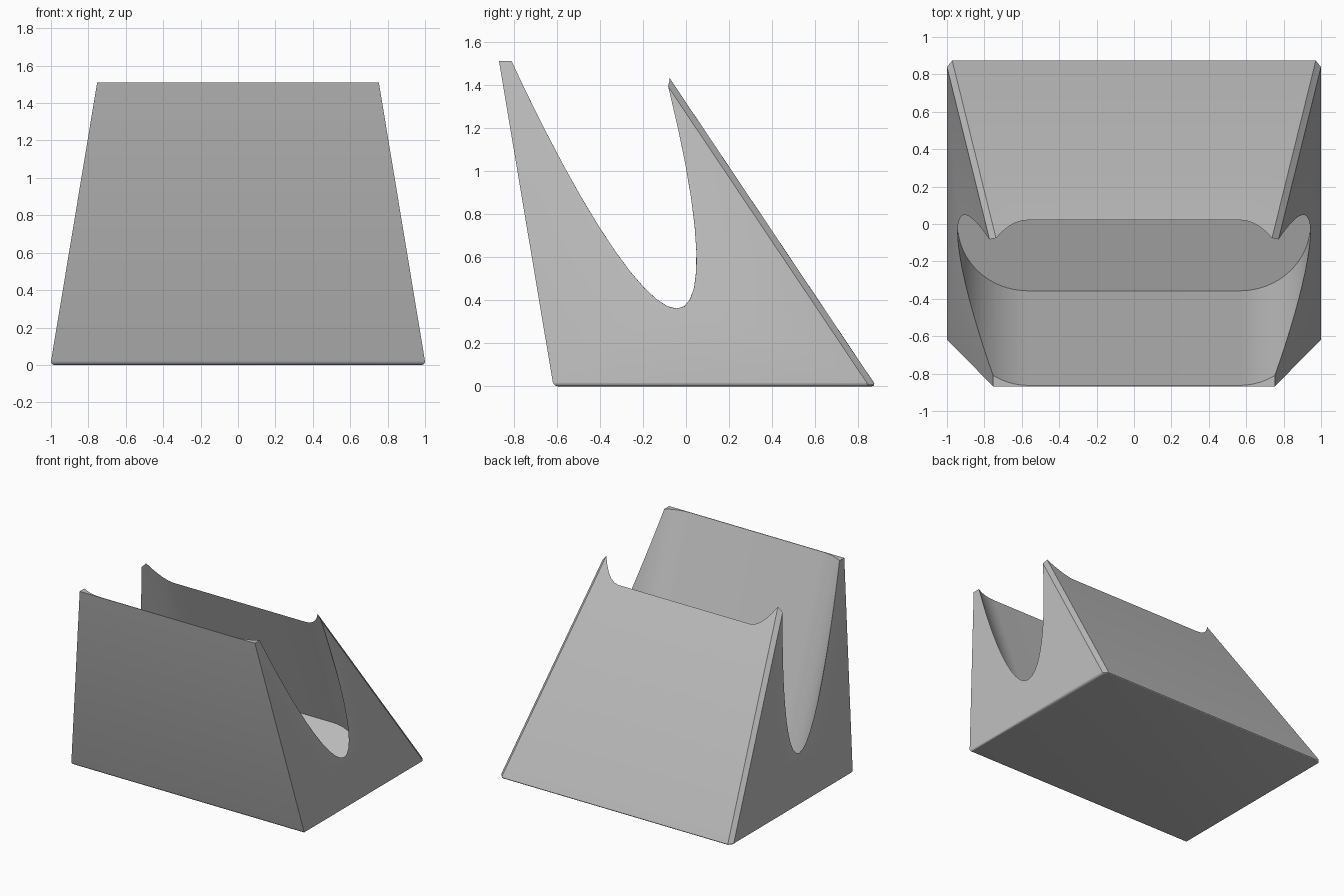
import bpy, bmesh, math
from mathutils import Vector

if "Cube" in bpy.data.objects:
    bpy.data.objects.remove(bpy.data.objects["Cube"])

grey = bpy.data.materials.new("plain grey")
grey.diffuse_color = (0.52, 0.52, 0.52, 1)
grey.use_nodes = True
grey.node_tree.nodes["Principled BSDF"].inputs["Base Color"].default_value = grey.diffuse_color


def make_object(name, bm):
    bmesh.ops.recalc_face_normals(bm, faces=bm.faces[:])
    mesh = bpy.data.meshes.new(name)
    bm.to_mesh(mesh)
    bm.free()
    obj = bpy.data.objects.new(name, mesh)
    bpy.context.collection.objects.link(obj)
    mesh.materials.append(grey)
    return obj


# Body: leaning, tapered block with a sloping back
TOP = 1.51
bm = bmesh.new()
side_profile = [(-0.615, 0, 1.003), (0.883, 0, 1.003), (-0.129, TOP, 0.753), (-0.868, TOP, 0.753)]
left = [bm.verts.new((-w, y, z)) for y, z, w in side_profile]
right = [bm.verts.new((w, y, z)) for y, z, w in side_profile]
bm.faces.new(left)
bm.faces.new(right[::-1])
for i in range(4):
    j = (i + 1) % 4
    bm.faces.new((left[i], left[j], right[j], right[i]))
bmesh.ops.recalc_face_normals(bm, faces=bm.faces[:])

# Chamfer the two sloping back edges, then round the base rim
back_edges = [bm.edges.get((s[1], s[2])) for s in (left, right)]
bmesh.ops.bevel(bm, geom=back_edges, offset=0.028, segments=1, profile=0.5, affect='EDGES')
rim = [e for e in bm.edges if all(v.co.z < 1e-4 for v in e.verts)]
bmesh.ops.bevel(bm, geom=rim, offset=0.022, segments=4, profile=0.5, affect='EDGES')
stand = make_object("stand_body", bm)

# Slot cutter: stadium outline pushed along an axis leaning to the front
TILT = math.radians(20)
axis = Vector((0, -math.sin(TILT), math.cos(TILT)))
across = Vector((0, math.cos(TILT), math.sin(TILT)))
centre = Vector((0, -0.003, 0.25))
RADIUS, HALF_FLAT, STEPS = 0.377, 0.566, 32
bm = bmesh.new()
outline = []
for side, start in ((1, -math.pi / 2), (-1, math.pi / 2)):
    for k in range(STEPS + 1):
        a = start + math.pi * k / STEPS
        x = side * HALF_FLAT + RADIUS * math.cos(a)
        outline.append(centre + Vector((x, 0, 0)) + across * (RADIUS * math.sin(a)))
floor = [bm.verts.new(p) for p in outline]
lid = [bm.verts.new(p + axis * 2.2) for p in outline]
bm.faces.new(floor[::-1])
bm.faces.new(lid)
for i in range(len(floor)):
    j = (i + 1) % len(floor)
    bm.faces.new((floor[i], floor[j], lid[j], lid[i]))
cutter = make_object("slot_cutter", bm)
cutter.hide_render = True

# Cut the slot, then smooth the curved walls
cut = stand.modifiers.new("slot", 'BOOLEAN')
cut.operation = 'DIFFERENCE'
cut.solver = 'EXACT'
cut.object = cutter
bpy.context.view_layer.objects.active = stand
stand.select_set(True)
cutter.select_set(False)
bpy.ops.object.modifier_apply(modifier=cut.name)
bpy.data.objects.remove(cutter, do_unlink=True)
bpy.ops.object.shade_smooth_by_angle(angle=math.radians(25))
